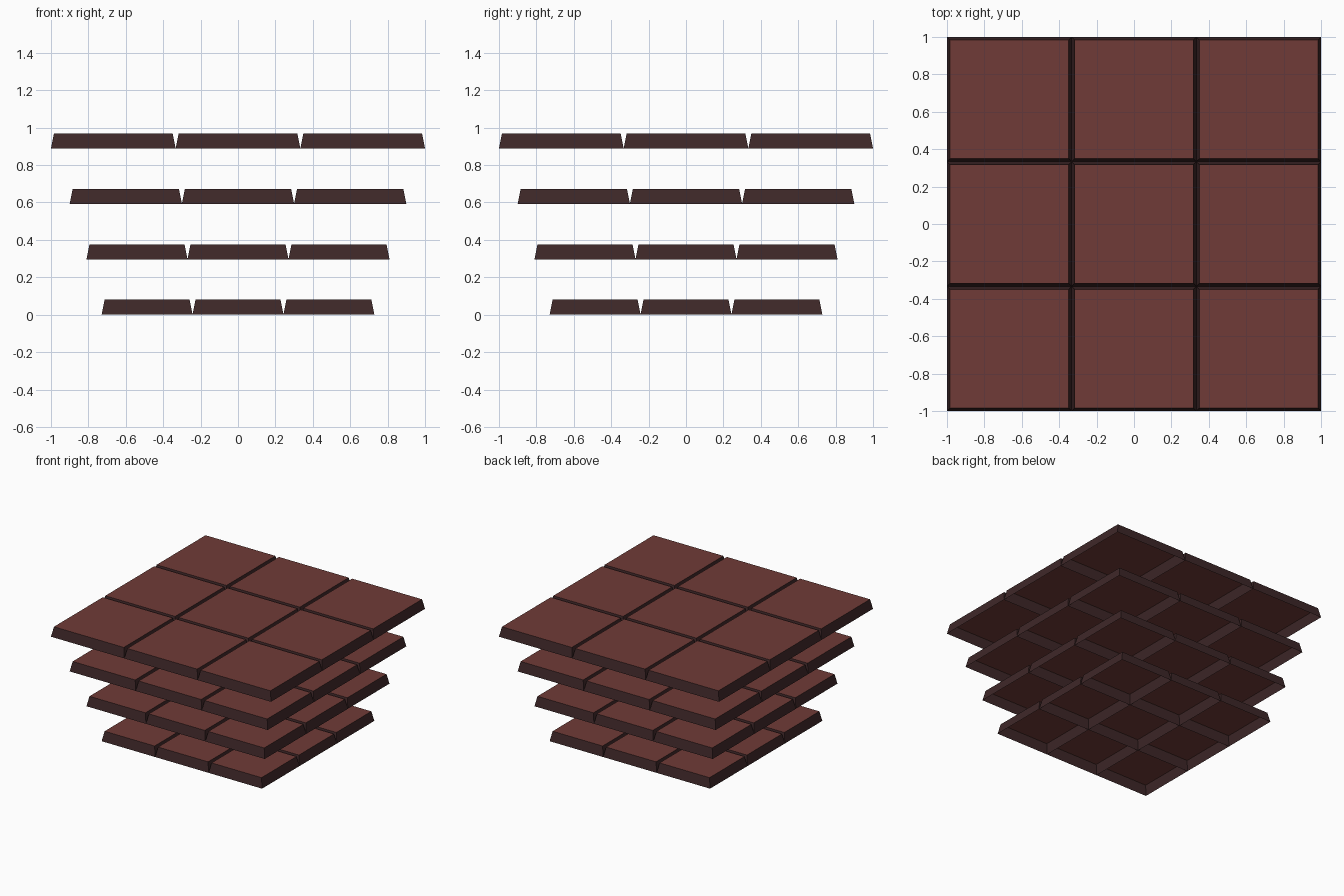
import bpy, bmesh

if "Cube" in bpy.data.objects:
    bpy.data.objects.remove(bpy.data.objects["Cube"])

def srgb(r, g, b):
    f = lambda c: c / 12.92 if c <= 0.04045 else ((c + 0.055) / 1.055) ** 2.4
    return (f(r / 255), f(g / 255), f(b / 255), 1)

def material(name, col):
    m = bpy.data.materials.new(name)
    m.diffuse_color = col
    m.use_nodes = True
    m.node_tree.nodes["Principled BSDF"].inputs["Base Color"].default_value = m.diffuse_color
    return m

red = material("brick red", srgb(112, 59, 55))
brown = material("dark brown", srgb(62, 39, 40))

HEIGHT, INSET = 0.08, 0.016

# One open-bottomed tile: flat top and four sloping sides
def add_tile(bm, cx, cy, half):
    def ring(h, z):
        return [bm.verts.new((cx + sx * h, cy + sy * h, z))
                for sx, sy in ((-1, -1), (1, -1), (1, 1), (-1, 1))]
    low, high = ring(half, 0), ring(half - INSET, HEIGHT)
    bm.faces.new(high).material_index = 0
    for i in range(4):
        j = (i + 1) % 4
        bm.faces.new((low[i], low[j], high[j], high[i])).material_index = 1

# Four floating layers of 3 x 3 tiles, each 0.9 times the one above
for layer in range(4):
    width = 0.9 ** (3 - layer)
    pitch = 2 * width / 3
    bm = bmesh.new()
    for ix in (-1, 0, 1):
        for iy in (-1, 0, 1):
            add_tile(bm, ix * pitch, iy * pitch, pitch / 2)
    me = bpy.data.meshes.new(f"tile_layer_{layer + 1}")
    bm.to_mesh(me)
    bm.free()
    me.materials.append(red)
    me.materials.append(brown)
    ob = bpy.data.objects.new(f"tile_layer_{layer + 1}", me)
    ob.location.z = layer * 0.2965
    bpy.context.collection.objects.link(ob)
